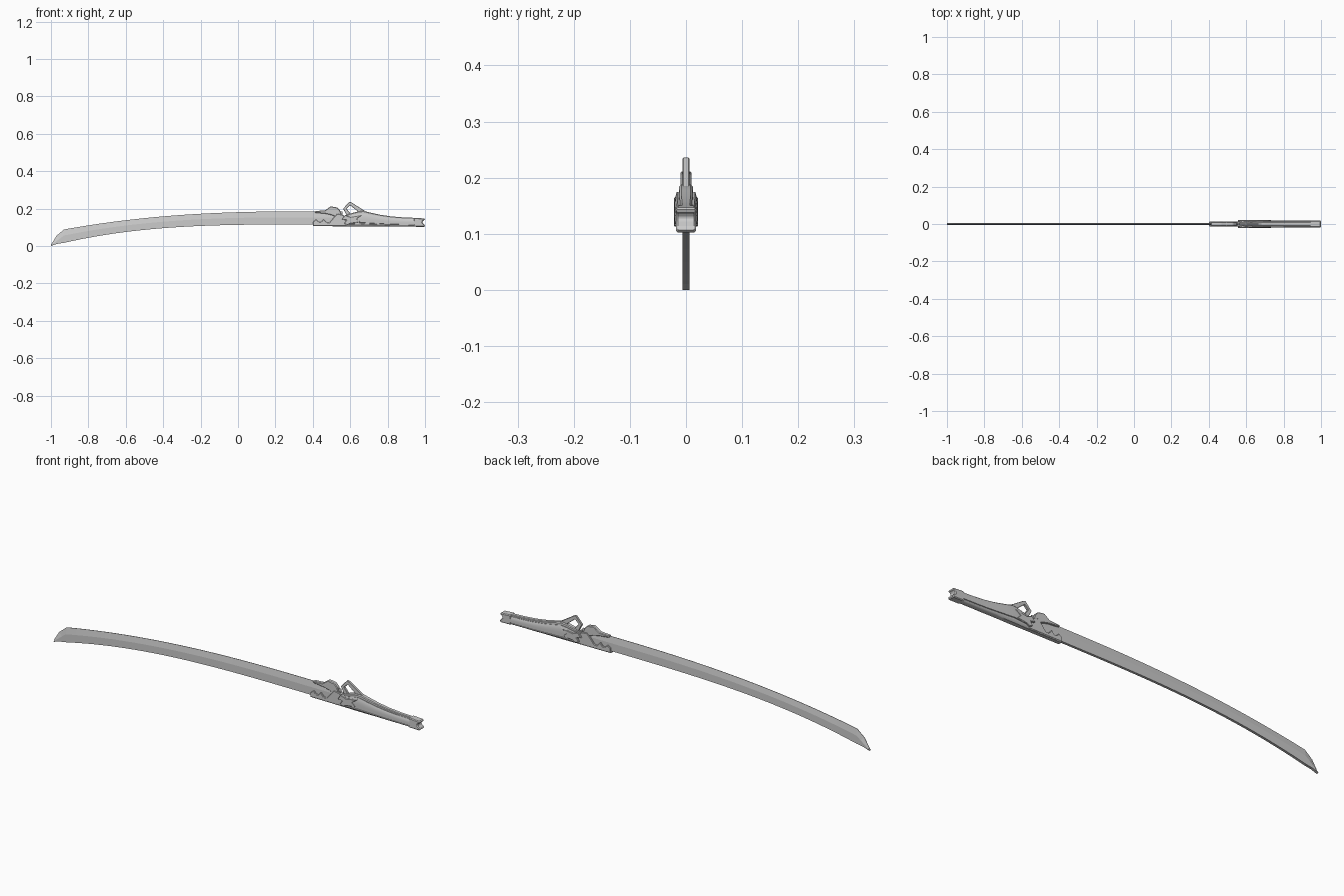
import bpy, bmesh


def finish(name, bm, smooth=None, bevel=0):
    bmesh.ops.recalc_face_normals(bm, faces=bm.faces)
    mesh = bpy.data.meshes.new(name)
    bm.to_mesh(mesh)
    bm.free()
    ob = bpy.data.objects.new(name, mesh)
    bpy.context.collection.objects.link(ob)
    if bevel:
        mod = ob.modifiers.new("chamfer", 'BEVEL')
        mod.width = bevel
        mod.segments = 1
        mod.limit_method = 'ANGLE'
    if smooth:
        bpy.ops.object.select_all(action='DESELECT')
        ob.select_set(True)
        bpy.context.view_layer.objects.active = ob
        bpy.ops.object.shade_smooth_by_angle(angle=smooth)
    return ob


def skin(name, rings, smooth=None):
    """Bridge equal-sized closed rings and cap both ends."""
    bm = bmesh.new()
    rows = [[bm.verts.new(p) for p in r] for r in rings]
    n = len(rows[0])
    for a, b in zip(rows, rows[1:]):
        for i in range(n):
            j = (i + 1) % n
            bm.faces.new((a[i], a[j], b[j], b[i]))
    bm.faces.new(rows[0])
    bm.faces.new(rows[-1])
    return finish(name, bm, smooth)


def plate(name, pts, half, bevel=0.0):
    """Extrude an x-z outline symmetrically in y."""
    bm = bmesh.new()
    a = [bm.verts.new((x, -half, z)) for x, z in pts]
    b = [bm.verts.new((x, half, z)) for x, z in pts]
    n = len(pts)
    bm.faces.new(a)
    bm.faces.new(b[::-1])
    for i in range(n):
        j = (i + 1) % n
        bm.faces.new((a[i], b[i], b[j], a[j]))
    return finish(name, bm, bevel=bevel)


# Curved blade: flat thick underside, ridge, thin upper edge
T = 0.006


def blade_ring(bot, ridge, top):
    return [(bot[0], -T, bot[1]), (ridge[0], -T, ridge[1]), (top[0], -0.001, top[1]),
            (top[0], 0.001, top[1]), (ridge[0], T, ridge[1]), (bot[0], T, bot[1])]


rings = [blade_ring((-1, 0.0), (-0.992, 0.008), (-0.999, 0.008)),
         blade_ring((-0.968, 0.011), (-0.952, 0.04), (-0.97, 0.055))]
N = 28
for i in range(N + 1):
    x = -0.93 + 1.49 * i / N
    d = max(0, (0.35 - x) / 1.35)
    zb = 0.115 - 0.115 * d ** 3
    zt = 0.185 - 0.11 * d ** 2.4
    rings.append(blade_ring((x, zb), (x, zb + 0.55 * (zt - zb)), (x, zt)))
skin("blade", rings)

# Collar where the blade enters the grip
plate("collar_zigzag", [(0.402, 0.108), (0.402, 0.13), (0.418, 0.142), (0.432, 0.128), (0.445, 0.128),
                        (0.457, 0.144), (0.475, 0.124), (0.49, 0.126), (0.51, 0.15), (0.53, 0.172),
                        (0.565, 0.165), (0.585, 0.108)], 0.013, 0.002)
plate("collar_hump", [(0.412, 0.178), (0.412, 0.187), (0.465, 0.19), (0.495, 0.212), (0.53, 0.206),
                      (0.545, 0.19), (0.555, 0.165), (0.525, 0.155), (0.5, 0.165), (0.47, 0.172)],
      0.010, 0.003)
plate("collar_sole", [(0.4, 0.106), (0.6, 0.105), (0.6, 0.115), (0.4, 0.115)], 0.011, 0.002)

# Open triangular loop above the grip
plate("guard_loop", [(0.58, 0.165), (0.562, 0.2), (0.595, 0.236), (0.605, 0.234), (0.685, 0.183),
                     (0.645, 0.178), (0.638, 0.187), (0.599, 0.218), (0.58, 0.2), (0.602, 0.172)],
      0.006, 0.0015)

# Grip: lofted section with side grooves and a narrow top inlay
half_section = [(0.5, 0), (0.82, 0.07), (0.95, 0.15), (0.8, 0.17), (0.8, 0.22), (0.98, 0.24), (1, 0.45),
                (0.98, 0.6), (0.9, 0.74), (0.78, 0.84), (0.6, 0.83), (0.58, 0.95), (0.4, 1)]
section = half_section + [(-u, v) for u, v in reversed(half_section)]
stations = [(0.575, 0.106, 0.165, 0.015), (0.595, 0.105, 0.172, 0.018), (0.64, 0.105, 0.184, 0.0205),
            (0.67, 0.105, 0.188, 0.021), (0.71, 0.105, 0.178, 0.0205), (0.76, 0.105, 0.167, 0.0195),
            (0.82, 0.104, 0.158, 0.0185), (0.88, 0.104, 0.153, 0.018), (0.955, 0.103, 0.15, 0.0175)]
skin("grip", [[(x, u * w, b + v * (t - b)) for u, v in section] for x, b, t, w in stations], 0.6)

# Chevron cheek plates on the front of the grip
plate("grip_cheek", [(0.555, 0.142), (0.572, 0.166), (0.6, 0.155), (0.665, 0.166), (0.635, 0.145),
                     (0.655, 0.128), (0.6, 0.12), (0.585, 0.112), (0.567, 0.12), (0.58, 0.138)],
      0.0215, 0.002)

# Forked end cap
plate("pommel", [(0.94, 0.103), (0.998, 0.102), (1, 0.112), (0.986, 0.124), (0.988, 0.134), (1, 0.14),
                 (0.998, 0.147), (0.94, 0.151)], 0.018, 0.004)
